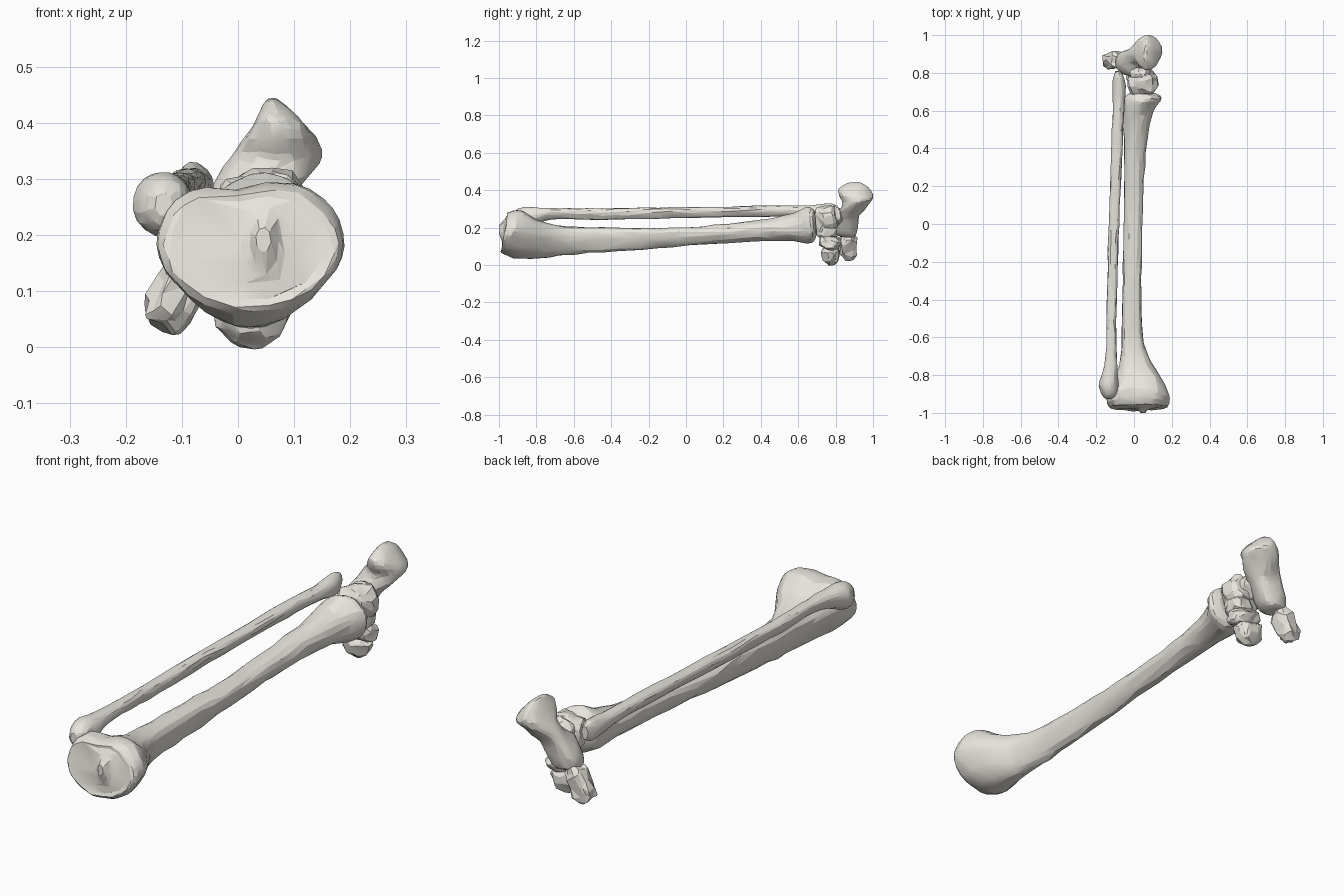
import bpy, bmesh, math
from mathutils import Vector, Euler, noise

SEG = 36
BONE = bpy.data.materials.new("bone")
BONE.diffuse_color = (0.80, 0.78, 0.72, 1)


def finish(name, bm, ratio):
    bmesh.ops.recalc_face_normals(bm, faces=bm.faces)
    me = bpy.data.meshes.new(name)
    bm.to_mesh(me)
    bm.free()
    me.materials.append(BONE)
    ob = bpy.data.objects.new(name, me)
    bpy.context.collection.objects.link(ob)
    # irregular flat facets
    dec = ob.modifiers.new("facets", "DECIMATE")
    dec.ratio = ratio
    bpy.ops.object.select_all(action="DESELECT")
    ob.select_set(True)
    bpy.context.view_layer.objects.active = ob
    bpy.ops.object.modifier_apply(modifier=dec.name)
    bpy.ops.object.shade_smooth_by_angle(angle=math.radians(16))
    return ob


def catmull(a, b, c, d, t):
    return [q + 0.5 * t * (r - p + t * (2 * p - 5 * q + 4 * r - s + t * (3 * (q - r) + s - p)))
            for p, q, r, s in zip(a, b, c, d)]


def ring(sec, axis):
    # section: position, u range, v range, three-sidedness, notch at the top, lean along v
    pos, u0, u1, v0, v1, tri, notch, lean = sec
    pts = []
    for i in range(SEG):
        a = math.tau * i / SEG
        r = 1 + tri * math.cos(3 * (a + math.pi / 2)) - notch * math.exp(-((a - 1.75) / 0.33) ** 2)
        pts.append((r * math.cos(a), r * math.sin(a)))
    lo = [min(p[k] for p in pts) for k in (0, 1)]
    hi = [max(p[k] for p in pts) for k in (0, 1)]
    out = []
    for p in pts:
        u = u0 + (u1 - u0) * (p[0] - lo[0]) / (hi[0] - lo[0])
        v = v0 + (v1 - v0) * (p[1] - lo[1]) / (hi[1] - lo[1])
        w = pos + lean * (v - (v0 + v1) / 2)
        out.append(Vector((u, w, v)) if axis == "y" else Vector((u, v, w)))
    return out


def loft(name, secs, axis="y", steps=4, rough=0.006, ratio=0.2):
    secs = [list(s) + [0] * (8 - len(s)) for s in secs]
    bm = bmesh.new()
    rings = []
    for k in range(len(secs) - 1):
        quad = [secs[max(0, min(len(secs) - 1, k + j))] for j in (-1, 0, 1, 2)]
        rings += [ring(catmull(*quad, t / steps), axis) for t in range(steps)]
    rings.append(ring(secs[-1], axis))
    rows = [[bm.verts.new(p + noise.noise_vector(p * 14) * rough) for p in r] for r in rings]
    for a, b in zip(rows, rows[1:]):
        for i in range(SEG):
            j = (i + 1) % SEG
            bm.faces.new((a[i], a[j], b[j], b[i]))
    bm.faces.new(rows[0])
    bm.faces.new(rows[-1])
    return finish(name, bm, ratio)


def lump(name, centre, size, rot=(0, 0, 0), power=0.75, rough=0.2, waist=0.0, taper=0.0):
    # blocky rounded small bone, pinched at mid height by waist, narrower below by taper
    bm = bmesh.new()
    bmesh.ops.create_icosphere(bm, subdivisions=4, radius=1)
    turn = Euler([math.radians(r) for r in rot])
    for v in bm.verts:
        p = Vector([math.copysign(abs(c) ** power, c) for c in v.co])
        p *= 1 + rough * noise.noise(v.co * 1.6 + Vector(centre) * 20)
        k = (1 - waist * math.exp(-(p.z / 0.35) ** 2)) * (1 + taper * p.z)
        p = Vector((p.x * size[0] * k, p.y * size[1] * k, p.z * size[2])) / 2
        p.rotate(turn)
        v.co = p + Vector(centre)
    return finish(name, bm, 0.12)


# Shin bone: plateau with central ridge, triangular shaft, ankle end
loft("tibia", [
    (-0.998, 0.032, 0.060, 0.170, 0.215, 0, 0, 0),
    (-0.978, 0.005, 0.085, 0.120, 0.245, 0, 0.05, 0.1),
    (-0.970, -0.090, 0.145, 0.085, 0.268, 0, 0.15, 0.15),
    (-0.970, -0.130, 0.175, 0.070, 0.283, 0, 0.18, 0.17),
    (-0.938, -0.146, 0.189, 0.052, 0.296, 0.02, 0.20, 0.17),
    (-0.890, -0.135, 0.180, 0.036, 0.292, 0.06, 0.17, 0.12),
    (-0.800, -0.092, 0.135, 0.034, 0.245, 0.09, 0.06),
    (-0.700, -0.072, 0.078, 0.045, 0.215, 0.10),
    (-0.580, -0.066, 0.045, 0.058, 0.205, 0.10),
    (-0.300, -0.060, 0.040, 0.078, 0.198, 0.10),
    (0.000, -0.054, 0.044, 0.102, 0.203, 0.08),
    (0.300, -0.052, 0.055, 0.122, 0.228, 0.04),
    (0.500, -0.056, 0.078, 0.130, 0.260, 0),
    (0.600, -0.060, 0.105, 0.122, 0.290, 0),
    (0.650, -0.055, 0.142, 0.116, 0.312, 0),
    (0.680, -0.042, 0.140, 0.126, 0.300, 0),
    (0.695, -0.015, 0.110, 0.160, 0.270, 0),
])

# Thin outer bone with bulbous head and ankle knob
loft("fibula", [
    (-0.925, -0.150, -0.115, 0.235, 0.275, 0, 0, 0),
    (-0.905, -0.170, -0.090, 0.210, 0.300, 0, 0, 0.1),
    (-0.850, -0.188, -0.084, 0.198, 0.312, 0, 0, 0.1),
    (-0.780, -0.165, -0.087, 0.228, 0.308, 0.05),
    (-0.680, -0.148, -0.092, 0.244, 0.304, 0.08),
    (-0.450, -0.145, -0.092, 0.241, 0.303, 0.08),
    (-0.150, -0.138, -0.083, 0.249, 0.308, 0.08),
    (0.150, -0.129, -0.072, 0.254, 0.312, 0.08),
    (0.450, -0.118, -0.060, 0.260, 0.316, 0.06),
    (0.620, -0.112, -0.050, 0.260, 0.318, 0),
    (0.710, -0.116, -0.044, 0.246, 0.325, 0),
    (0.770, -0.110, -0.050, 0.240, 0.328, 0),
    (0.808, -0.100, -0.070, 0.262, 0.315, 0),
], rough=0.004)

# Heel bone, running up and back to a broad knob, wide at the front joint
loft("calcaneus", [
    (0.150, -0.085, -0.010, 0.825, 0.895, 0, 0, 0),
    (0.163, -0.098, 0.015, 0.800, 0.912, 0, 0, 0),
    (0.205, -0.095, 0.045, 0.785, 0.918, 0.05),
    (0.258, -0.066, 0.080, 0.788, 0.928, 0.05),
    (0.300, -0.035, 0.122, 0.825, 0.955, 0),
    (0.340, -0.008, 0.149, 0.835, 0.993, 0),
    (0.375, 0.008, 0.141, 0.815, 0.999, 0),
    (0.410, 0.030, 0.108, 0.815, 0.980, 0),
    (0.434, 0.048, 0.075, 0.855, 0.940, 0),
    (0.439, 0.055, 0.068, 0.880, 0.920, 0),
], axis="z", rough=0.008)

# Ankle bone between shin and heel: rolled top, forward head, side shelf
lump("talus_body", (0.045, 0.748, 0.242), (0.150, 0.125, 0.150), (8, 0, 6), 0.75)
lump("talus_head", (0.055, 0.755, 0.180), (0.105, 0.105, 0.085), (0, 15, 0), 0.8)
lump("talus_shelf", (0.035, 0.800, 0.262), (0.100, 0.075, 0.100), (20, -25, 0), 0.8)

# Midfoot blocks
lump("navicular", (0.045, 0.768, 0.125), (0.135, 0.118, 0.080), (-8, 12, 0), 0.8)
lump("cuneiform", (0.022, 0.775, 0.052), (0.122, 0.095, 0.100), (5, 8, 0), 0.8, 0.18, 0, 0.18)
lump("cuboid", (-0.107, 0.868, 0.100), (0.090, 0.092, 0.152), (0, 30, 0), 0.68, 0.25, 0.10)
